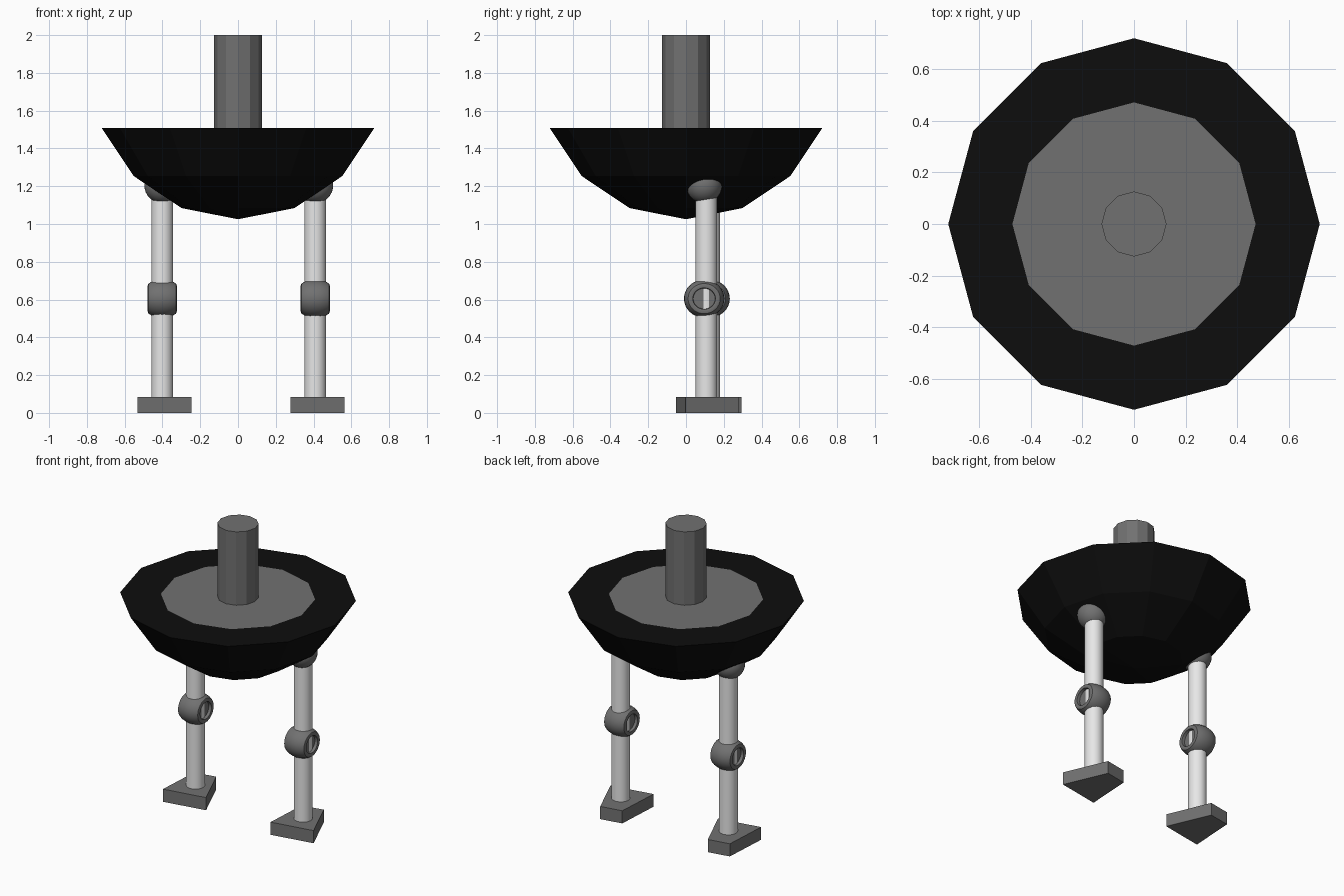
import bpy, bmesh, math

if "Cube" in bpy.data.objects:
    bpy.data.objects.remove(bpy.data.objects["Cube"])


def material(name, v):
    m = bpy.data.materials.new(name)
    m.diffuse_color = (v, v, v, 1)
    m.use_nodes = True
    m.node_tree.nodes["Principled BSDF"].inputs["Base Color"].default_value = m.diffuse_color
    return m


BLACK = material("black", 0.004)
GREY = material("mid grey", 0.165)
WHITE = material("off white", 0.8)


def finish(bm, name, mats, loc=(0, 0, 0), smooth=False):
    bmesh.ops.recalc_face_normals(bm, faces=bm.faces)
    me = bpy.data.meshes.new(name)
    bm.to_mesh(me)
    bm.free()
    ob = bpy.data.objects.new(name, me)
    ob.location = loc
    bpy.context.collection.objects.link(ob)
    for m in mats:
        me.materials.append(m)
    if smooth:
        bpy.ops.object.select_all(action='DESELECT')
        ob.select_set(True)
        bpy.context.view_layer.objects.active = ob
        bpy.ops.object.shade_smooth_by_angle(angle=math.radians(35))
    return ob


def lathe(profile, n):
    """Revolve (radius, height) points about z; close both ends."""
    bm = bmesh.new()
    rings = []
    for r, z in profile:
        if r == 0:
            rings.append([bm.verts.new((0, 0, z))] * n)
        else:
            rings.append([bm.verts.new((r * math.cos(2 * math.pi * i / n),
                                        r * math.sin(2 * math.pi * i / n), z)) for i in range(n)])
    for a, b in zip(rings, rings[1:]):
        for i in range(n):
            j = (i + 1) % n
            bm.faces.new(list(dict.fromkeys((a[i], a[j], b[j], b[i]))))
    for (r, z), ring in ((profile[0], rings[0]), (profile[-1], rings[-1])):
        if r > 0:
            bm.faces.new(ring)
    return bm


# Bowl: the lower part of a coarse sphere, with a grey disc set in its flat top
R, RIM = 0.78, 1.507
prof = [(R * math.sin(math.radians(a)), 1.025 + R * (1 - math.cos(math.radians(a))))
        for a in (0, 22.5, 45, 67.5)]
prof[0] = (0, 1.025)
prof[-1] = (0.721, RIM)
bm = lathe(prof + [(0.472, RIM)], 12)
for f in bm.faces:
    if len(f.verts) == 12:
        f.material_index = 1
finish(bm, "bowl_body", [BLACK, GREY])

# Twelve-sided post
finish(lathe([(0.126, 1.5), (0.126, 2.0)], 12), "post", [GREY])

# Legs: both turned the same way, not mirrored
for side, x, y, knee_y in (("left", -0.401, 0.122, 0.125), ("right", 0.409, 0.108, 0.096)):
    finish(lathe([(0.057, 0.06), (0.057, 1.2)], 32), side + "_leg", [WHITE], (x, y, 0), True)

    # Hip ball, half sunk in the bowl
    bm = bmesh.new()
    bmesh.ops.create_uvsphere(bm, u_segments=32, v_segments=16, radius=0.095)
    finish(bm, side + "_hip", [GREY], (x, y - 0.012, 1.205), True)

    # Knee barrel across x with dished ends
    half = [(0.058, 0.055), (0.06, 0.074), (0.072, 0.077), (0.085, 0.073),
            (0.096, 0.055), (0.104, 0.028)]
    knee = [(r, -h) for r, h in half] + [(0.107, 0)] + half[::-1]
    ob = finish(lathe(knee, 32), side + "_knee", [GREY], (x, knee_y, 0.605), True)
    ob.rotation_euler = (0, math.pi / 2, 0)
    ob.scale = (0.94, 1, 1)

    # Foot: a wedge-shaped slab, wide at the toe
    bm = bmesh.new()
    plan = ((-0.145, -0.137), (0.145, -0.137), (0.074, 0.162), (-0.074, 0.162))
    base = bm.faces.new([bm.verts.new((px, py, 0)) for px, py in plan])
    up = bmesh.ops.extrude_face_region(bm, geom=[base])
    bmesh.ops.translate(bm, vec=(0, 0, 0.085),
                        verts=[v for v in up["geom"] if isinstance(v, bmesh.types.BMVert)])
    if base.is_valid and len(bm.faces) < 6:
        bm.faces.new(sorted((v for v in bm.verts if v.co.z == 0),
                            key=lambda v: math.atan2(v.co.y, v.co.x)))
    ob = finish(bm, side + "_foot", [GREY], (x - 0.012, y, 0))
    ob.rotation_euler = (0, 0, math.radians(10))
